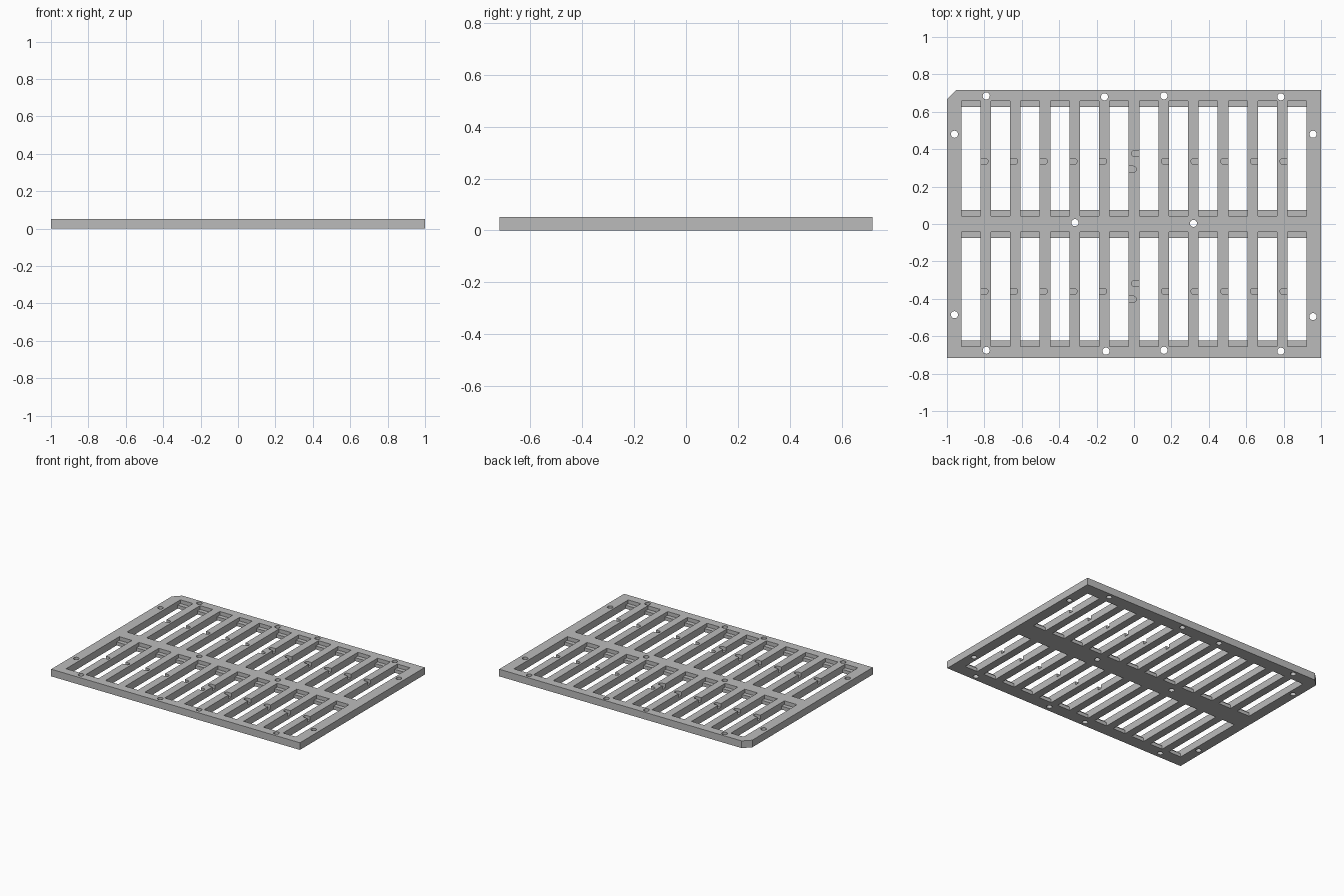
import bpy, bmesh, math
from mathutils import Vector

if "Cube" in bpy.data.objects:
    bpy.data.objects.remove(bpy.data.objects["Cube"], do_unlink=True)

HALF_Y = 0.717
THICK = 0.052
LEDGE_Z = 0.025
SLOT_W = 0.102
PITCH = 0.1586
COLUMNS = 12
NOTCH_R = 0.016


def prism(bm, points, offset):
    """Closed prism: a polygon swept along an offset."""
    face = bm.faces.new([bm.verts.new(p) for p in points])
    swept = bmesh.ops.extrude_face_region(bm, geom=[face], use_keep_orig=True)
    verts = [g for g in swept["geom"] if isinstance(g, bmesh.types.BMVert)]
    bmesh.ops.translate(bm, verts=verts, vec=Vector(offset))


def finish(bm, name):
    bmesh.ops.recalc_face_normals(bm, faces=bm.faces[:])
    mesh = bpy.data.meshes.new(name)
    bm.to_mesh(mesh)
    bm.free()
    obj = bpy.data.objects.new(name, mesh)
    bpy.context.collection.objects.link(obj)
    return obj


def arc(cx, cy, z, r, start, end, n):
    return [(cx + r * math.cos(start + (end - start) * i / n),
             cy + r * math.sin(start + (end - start) * i / n), z) for i in range(n + 1)]


# Plate with one clipped corner
bm = bmesh.new()
outline = [(-1, -HALF_Y), (1, -HALF_Y), (1, HALF_Y), (-0.95, HALF_Y), (-1, HALF_Y - 0.05)]
prism(bm, [(x, y, 0) for x, y in outline], (0, 0, THICK))
plate = finish(bm, "slotted_plate")

# Slots: stepped profile leaves a ledge at both ends
centres = [(i - (COLUMNS - 1) / 2) * PITCH for i in range(COLUMNS)]
bm = bmesh.new()
for outer_lo, outer_hi in ((0.044, 0.657), (-0.655, -0.044)):
    lo, hi = outer_lo + 0.031, outer_hi - 0.031
    profile = [(lo, -0.1), (hi, -0.1), (hi, LEDGE_Z), (outer_hi, LEDGE_Z),
               (outer_hi, 0.1), (outer_lo, 0.1), (outer_lo, LEDGE_Z), (lo, LEDGE_Z)]
    for x in centres:
        prism(bm, [(x - SLOT_W / 2, y, z) for y, z in profile], (SLOT_W, 0, 0))

# Round through holes
holes = [(-0.79, 0.685), (-0.158, 0.68), (0.16, 0.685), (0.785, 0.68),
         (-0.96, 0.48), (0.957, 0.48), (-0.316, 0.007), (0.318, 0.003),
         (-0.96, -0.485), (0.957, -0.495), (-0.79, -0.675), (-0.15, -0.68),
         (0.16, -0.675), (0.785, -0.68)]
for x, y in holes:
    prism(bm, arc(x, y, -0.1, 0.019, 0, 2 * math.pi, 24)[:-1], (0, 0, 0.2))
slot_cutter = finish(bm, "slot_cutter")

# Rounded finger notches in the bars, opening towards the outer side
bm = bmesh.new()


def notch(bar_x, y, side):
    edge = bar_x + side * (PITCH - SLOT_W) / 2
    tip = edge - side * (0.041 - NOTCH_R)
    pts = arc(tip, y, LEDGE_Z, NOTCH_R, math.pi / 2, math.pi / 2 + side * math.pi, 12)
    mouth = edge + side * 0.02
    pts += [(mouth, y - NOTCH_R, LEDGE_Z), (mouth, y + NOTCH_R, LEDGE_Z)]
    prism(bm, pts, (0, 0, 0.1))


for row_y in (0.335, -0.36):
    for i in range(COLUMNS - 1):
        bar_x = (centres[i] + centres[i + 1]) / 2
        if i == COLUMNS // 2 - 1:
            notch(bar_x, row_y + 0.042, 1)
            notch(bar_x, row_y - 0.042, -1)
        else:
            notch(bar_x, row_y, -1 if bar_x < 0 else 1)
notch_cutter = finish(bm, "notch_cutter")

# Cut, then discard the cutters
bpy.ops.object.select_all(action="DESELECT")
plate.select_set(True)
bpy.context.view_layer.objects.active = plate
for cutter in (slot_cutter, notch_cutter):
    cutter.hide_render = True
    mod = plate.modifiers.new(cutter.name, "BOOLEAN")
    mod.operation = "DIFFERENCE"
    mod.solver = "EXACT"
    mod.object = cutter
    bpy.ops.object.modifier_apply(modifier=mod.name)
    bpy.data.objects.remove(cutter, do_unlink=True)

# Plain grey finish
grey = bpy.data.materials.new("plain_grey")
grey.use_nodes = True
colour = (0.5, 0.5, 0.5, 1)
grey.diffuse_color = colour
grey.node_tree.nodes["Principled BSDF"].inputs["Base Color"].default_value = colour
plate.data.materials.clear()
plate.data.materials.append(grey)
bpy.ops.object.shade_smooth_by_angle(angle=math.radians(30))
